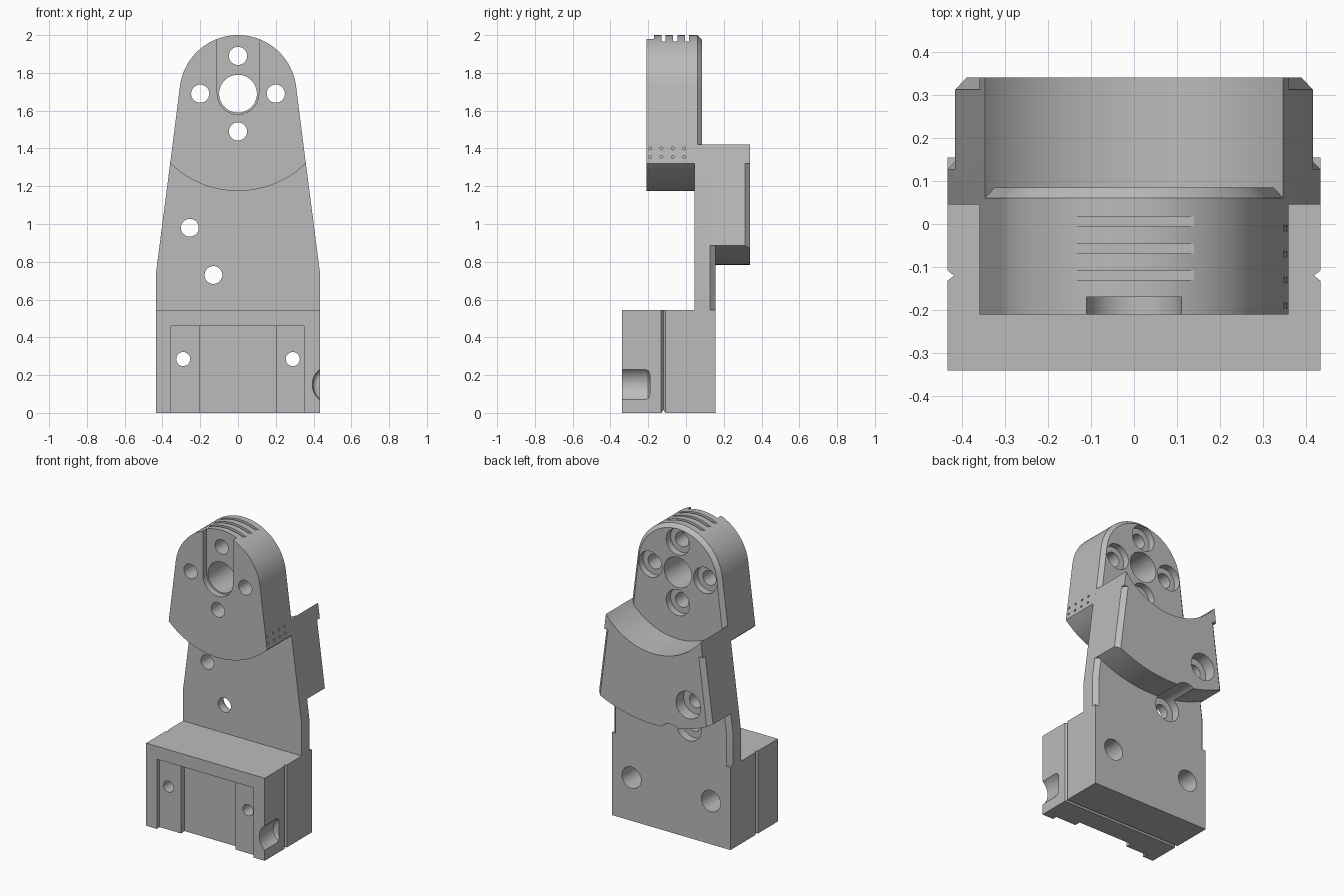
import bpy
import bmesh
from math import sin, cos, acos, atan2, hypot, pi, radians

if "Cube" in bpy.data.objects:
    bpy.data.objects.remove(bpy.data.objects["Cube"])

grey = bpy.data.materials.new("machined_grey")
grey.use_nodes = True
grey.diffuse_color = (0.5, 0.5, 0.5, 1)
grey.node_tree.nodes["Principled BSDF"].inputs["Base Color"].default_value = (0.5, 0.5, 0.5, 1)

PIVOT = 1.69          # height of the head bore
HEAD_R = 0.31


def loft(name, sections):
    """Closed solid through matching rings of points."""
    bm = bmesh.new()
    rings = [[bm.verts.new(p) for p in s] for s in sections]
    n = len(rings[0])
    for a, b in zip(rings, rings[1:]):
        for i in range(n):
            j = (i + 1) % n
            bm.faces.new((a[i], a[j], b[j], b[i]))
    bm.faces.new(rings[0])
    bm.faces.new(rings[-1])
    bmesh.ops.recalc_face_normals(bm, faces=bm.faces)
    mesh = bpy.data.meshes.new(name)
    bm.to_mesh(mesh)
    bm.free()
    mesh.materials.append(grey)
    ob = bpy.data.objects.new(name, mesh)
    bpy.context.scene.collection.objects.link(ob)
    return ob


def at_y(profile, y):
    return [(x, y, z) for x, z in profile]


def prism(name, profile, y0, y1):
    return loft(name, [at_y(profile, y0), at_y(profile, y1)])


def box(name, x0, x1, y0, y1, z0, z1):
    return prism(name, [(x0, z0), (x1, z0), (x1, z1), (x0, z1)], y0, y1)


def arc(r, a0, a1, n=48, x=0, z=PIVOT):
    return [(x + r * cos(a0 + (a1 - a0) * i / n), z + r * sin(a0 + (a1 - a0) * i / n))
            for i in range(n + 1)]


def bore(x, z, r, y0, y1):
    return prism("bore_cutter", arc(r, 0, 2 * pi, 48, x, z)[:-1], y0, y1)


def cut(part, cutters):
    for c in cutters:
        c.hide_render = True
        mod = part.modifiers.new("cut", "BOOLEAN")
        mod.operation, mod.solver, mod.object = "DIFFERENCE", "EXACT", c
        bpy.context.view_layer.objects.active = part
        bpy.ops.object.modifier_apply(modifier=mod.name)
        bpy.data.objects.remove(c)


def half(z):
    """Half width of the tapering body at a height."""
    return 0.433 - max(0, z - 0.75) * 0.1293


def edge_chamfers(y, heights, d=0.028):
    """Wedges that chamfer both rear side edges between heights."""
    out = []
    for s in (-1, 1):
        rings = []
        for z in heights:
            w, e = half(z), 0.02
            rings.append([(s * (w + e), y - d - e, z), (s * (w + e), y + e, z),
                          (s * (w - d - e), y + e, z)])
        out.append(loft("chamfer_cutter", rings))
    return out


# Base block with stepped front recess, bolt holes, grooves and side pocket
base = box("base_block", -0.433, 0.433, -0.34, 0.155, 0, 0.545)
cutters = [box("recess_cutter", -0.355, 0.35, -0.4, -0.31, -0.1, 0.46),
           box("channel_cutter", -0.2, 0.2, -0.4, -0.27, -0.1, 0.46)]
for s in (-1, 1):
    cutters += [bore(s * 0.29, 0.285, 0.037, -0.5, 0.3),
                bore(s * 0.29, 0.285, 0.07, -0.02, 0.3)]
    cutters.append(loft("groove_cutter", [
        [(s * 0.45, -0.145, z), (s * 0.45, -0.095, z), (s * 0.418, -0.12, z)]
        for z in (-0.1, 0.7)]))
cutters.append(loft("groove_cutter", [
    [(x, -0.145, -0.02), (x, -0.095, -0.02), (x, -0.12, 0.015)] for x in (-0.6, 0.6)]))
cutters.append(loft("pocket_cutter", [
    at_y(arc(r, 0, 2 * pi, 48, 0.493, 0.15)[:-1], y)
    for y, r in ((-0.5, 0.1), (-0.215, 0.1), (-0.2, 0.095), (-0.19, 0.08))]))
cut(base, cutters)

# Thin arm plate, cut concave at the top around the head
top_z = 1.42
top_r = hypot(half(top_z), PIVOT - top_z)
top_a = atan2(top_z - PIVOT, half(top_z))
saddle = arc(top_r, top_a, -pi - top_a)
arm = prism("arm_plate", [(-0.433, 0.75), (-0.433, 0.545), (0.433, 0.545), (0.433, 0.75)] + saddle,
            0.045, 0.155)
HOLES = ((-0.255, 0.98), (-0.13, 0.73))
cut(arm, [bore(x, z, 0.047, -0.1, 0.5) for x, z in HOLES]
    + [bore(-0.13, 0.73, 0.09, 0.1, 0.5)]
    + edge_chamfers(0.155, (0.545, 0.75, 0.885)))

# Rear block with a convex lower edge
low_a = acos(0.4156 / 0.906)
block = prism("rear_block", arc(0.906, -pi + low_a, -low_a) + saddle, 0.155, 0.34)
cut(block, [bore(-0.255, 0.98, 0.047, -0.1, 0.5), bore(-0.255, 0.98, 0.09, 0.26, 0.5),
            bore(-0.13, 0.73, 0.09, 0.1, 0.5)]
    + edge_chamfers(0.34, (0.7, 0.75, 1.32)))


# Rounded head with a chamfered rear edge
def head_profile(d):
    a = acos((0.359 - d) / 0.515)
    t = radians(7.4)
    return arc(HEAD_R - d, t, pi - t, 64) + arc(0.515, -pi + a, -a)


head = loft("head", [at_y(head_profile(d), y) for y, d in ((-0.21, 0), (0.06, 0), (0.085, 0.024))])
cutters = [bore(0, PIVOT, 0.1, -0.5, 0.5),
           prism("slot_cutter", [(0.11, 2.2), (-0.11, 2.2)] + arc(0.11, -pi, 0), -0.4, -0.17)]
for x, z in ((0, 0.2), (0, -0.2), (0.2, 0), (-0.2, 0)):
    cutters += [bore(x, PIVOT + z, 0.048, -0.5, 0.5), bore(x, PIVOT + z, 0.085, 0.04, 0.5)]
# Grip grooves across the crown
for y in (-0.13, -0.068, -0.005):
    cutters.append(box("grip_cutter", -0.3, 0.3, y, y + 0.022, 1.967, 2.2))
# Small index dots on one side
for y in (-0.01, -0.07, -0.13, -0.19):
    for z in (1.355, 1.4):
        w = half(z)
        cutters.append(loft("dot_cutter", [
            [(x, y + 0.008 * cos(k * pi / 4), z + 0.008 * sin(k * pi / 4)) for k in range(8)]
            for x in (w - 0.012, w + 0.05)]))
cut(head, cutters)

# Smooth curved walls, keep machined edges crisp
for ob in (base, arm, block, head):
    bpy.ops.object.select_all(action="DESELECT")
    ob.select_set(True)
    bpy.context.view_layer.objects.active = ob
    bpy.ops.object.shade_smooth_by_angle(angle=radians(25))
